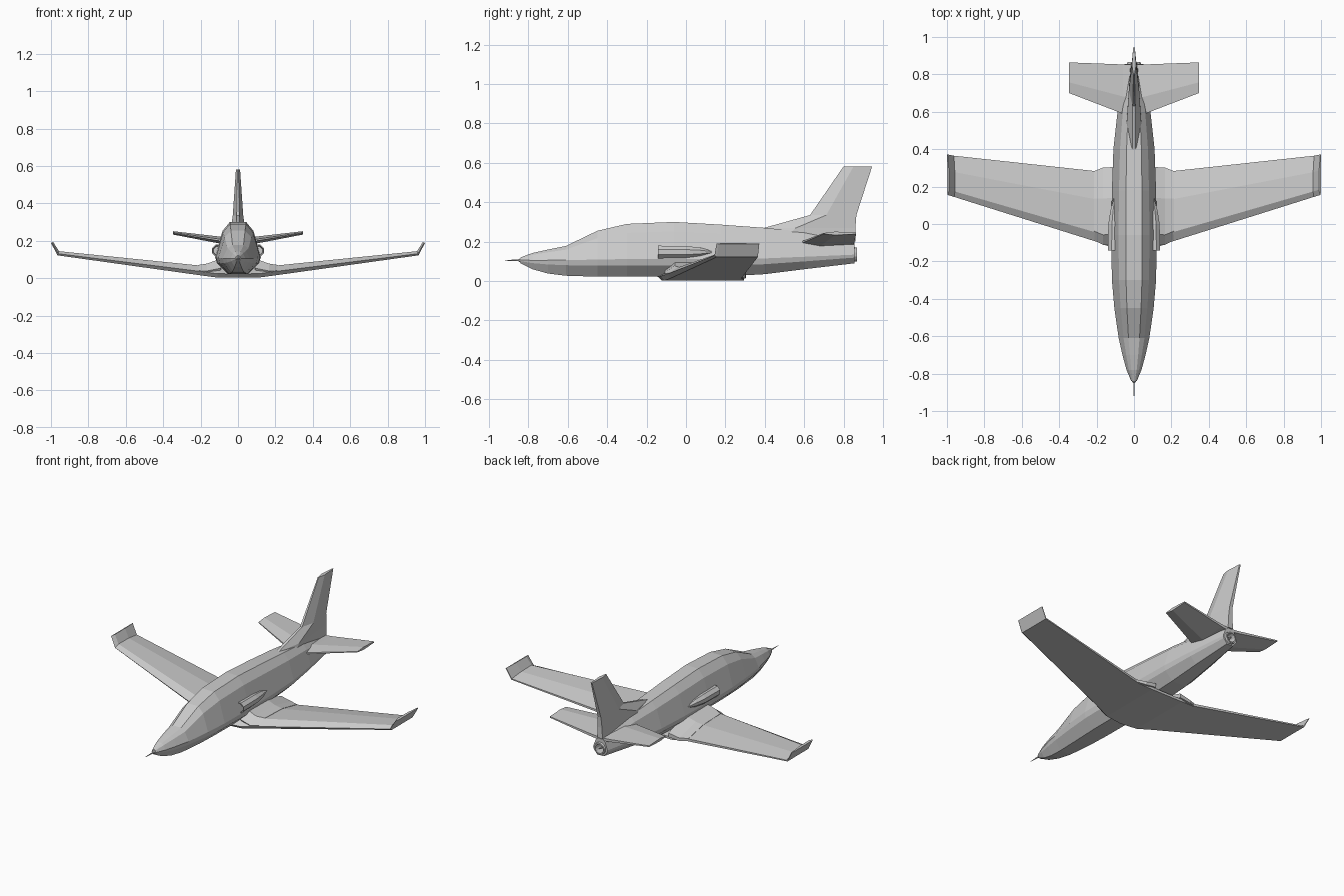
import bpy, bmesh, math
from mathutils import Vector

if "Cube" in bpy.data.objects:
    bpy.data.objects.remove(bpy.data.objects["Cube"])


def loft(name, rings, cap_start=True, cap_end=True, mirror=False):
    """Skin a list of equal-length rings into one flat shaded object."""
    bm = bmesh.new()
    vr = [[bm.verts.new(p) for p in r] for r in rings]
    n = len(vr[0])
    for a, b in zip(vr, vr[1:]):
        for i in range(n):
            j = (i + 1) % n
            bm.faces.new((a[i], a[j], b[j], b[i]))
    if cap_start:
        bm.faces.new(vr[0])
    if cap_end:
        bm.faces.new(vr[-1])
    bmesh.ops.recalc_face_normals(bm, faces=bm.faces)
    me = bpy.data.meshes.new(name)
    bm.to_mesh(me)
    bm.free()
    ob = bpy.data.objects.new(name, me)
    bpy.context.collection.objects.link(ob)
    if mirror:
        ob.modifiers.new("Mirror", 'MIRROR').use_mirror_merge = False
    return ob


def ellipse(y, rx, rz, cx=0.0, cz=0.0, n=12):
    return [(cx + rx * math.cos(2 * math.pi * (i + .5) / n), y,
             cz + rz * math.sin(2 * math.pi * (i + .5) / n)) for i in range(n)]


def foil(le, te_y, up):
    """Flat-bottomed wing section; le = lower front corner, up = thickness vector."""
    c = te_y - le[1]
    prof = [(0, .4), (.13, 1), (.6, .9), (1, .3), (1, 0), (.05, 0)]
    return [Vector(le) + Vector((0, c * s, 0)) + Vector(up) * t for s, t in prof]


def blade(le, te_y, half):
    """Symmetric section along y, half = half thickness vector."""
    c = te_y - le[1]
    prof = [(0, .25), (.35, 1), (1, .4), (1, -.4), (.35, -1), (0, -.25)]
    return [Vector(le) + Vector((0, c * s, 0)) + Vector(half) * t for s, t in prof]


# Fuselage with raised canopy: y, half width, bottom, chine, top
stations = [
    (-.84, .015, .090, .105, .120), (-.78, .040, .060, .103, .142),
    (-.70, .062, .038, .102, .160), (-.61, .082, .027, .101, .178),
    (-.45, .105, .022, .100, .255), (-.30, .118, .022, .100, .290),
    (-.06, .122, .022, .100, .300), (.18, .118, .022, .101, .286),
    (.40, .110, .035, .105, .270), (.60, .088, .060, .115, .250),
    (.855, .050, .090, .130, .195)]


def body_ring(y, w, bot, ch, top):
    half = [(.45 * w, bot), (.92 * w, bot + .72 * (ch - bot)), (w, ch + .06 * (top - ch)),
            (.68 * w, ch + .76 * (top - ch)), (.36 * w, top)]
    return [(x, y, z) for x, z in half] + [(-x, y, z) for x, z in reversed(half)]


rings = [body_ring(*s) for s in stations]
# Hollow tail pipe at the rear
rings.append(body_ring(.855, .036, .105, .133, .172))
rings.append(body_ring(.80, .032, .108, .133, .165))
loft("fuselage", rings)

# Exhaust ring and centre cone
loft("exhaust_ring", [ellipse(.84, .042, .042, cz=.135), ellipse(.867, .036, .036, cz=.135),
                      ellipse(.867, .028, .028, cz=.135), ellipse(.81, .026, .026, cz=.135)],
     cap_start=False)
loft("exhaust_cone", [ellipse(.80, .016, .016, cz=.135, n=8),
                      ellipse(.862, .004, .004, cz=.135, n=8)])

# Nose probe
loft("nose_cap", [ellipse(-.835, .016, .016, cz=.105, n=8), ellipse(-.85, .006, .006, cz=.105, n=8)])
loft("nose_probe", [ellipse(-.84, .005, .005, cz=.105, n=6),
                    ellipse(-.92, .0015, .0015, cz=.105, n=6)])

# Main wings with upturned tips
loft("wing", [
    foil((0, -.145, .003), .295, (0, 0, .05)),
    foil((.11, -.13, .003), .295, (0, 0, .052)),
    foil((.20, -.095, .015), .282, (0, 0, .052)),
    foil((.965, .145, .122), .365, (-.008, 0, .022)),
    foil((1.0, .155, .188), .372, (-.012, 0, .005))], cap_start=False, mirror=True)

# Wing root fairings
loft("wing_root_fairing", [
    foil((.09, -.105, .02), .305, (0, 0, .085)),
    foil((.165, -.112, .012), .302, (0, 0, .066)),
    foil((.215, -.085, .02), .282, (0, 0, .05))], mirror=True)

# Side air intakes
pod = dict(cz=.147, n=8)
loft("air_intake", [
    ellipse(-.11, .026, .024, cx=.106, **pod), ellipse(-.143, .030, .029, cx=.106, **pod),
    ellipse(-.143, .036, .035, cx=.106, **pod), ellipse(.0, .036, .033, cx=.104, **pod),
    ellipse(.07, .026, .025, cx=.102, **pod), ellipse(.135, .012, .006, cx=.098, **pod)],
    mirror=True)

# Tailplane
loft("tailplane", [
    blade((0, .575, .192), .852, (0, 0, .022)),
    blade((.06, .59, .198), .853, (0, 0, .02)),
    blade((.347, .70, .242), .864, (0, 0, .009))], cap_start=False, mirror=True)

# Fin with a long dorsal fillet
loft("tail_fin", [
    blade((0, .30, .20), .86, (.045, 0, 0)),
    blade((0, .39, .268), .86, (.038, 0, 0)),
    blade((0, .63, .335), .865, (.028, 0, 0)),
    blade((0, .80, .582), .945, (.011, 0, 0))])
